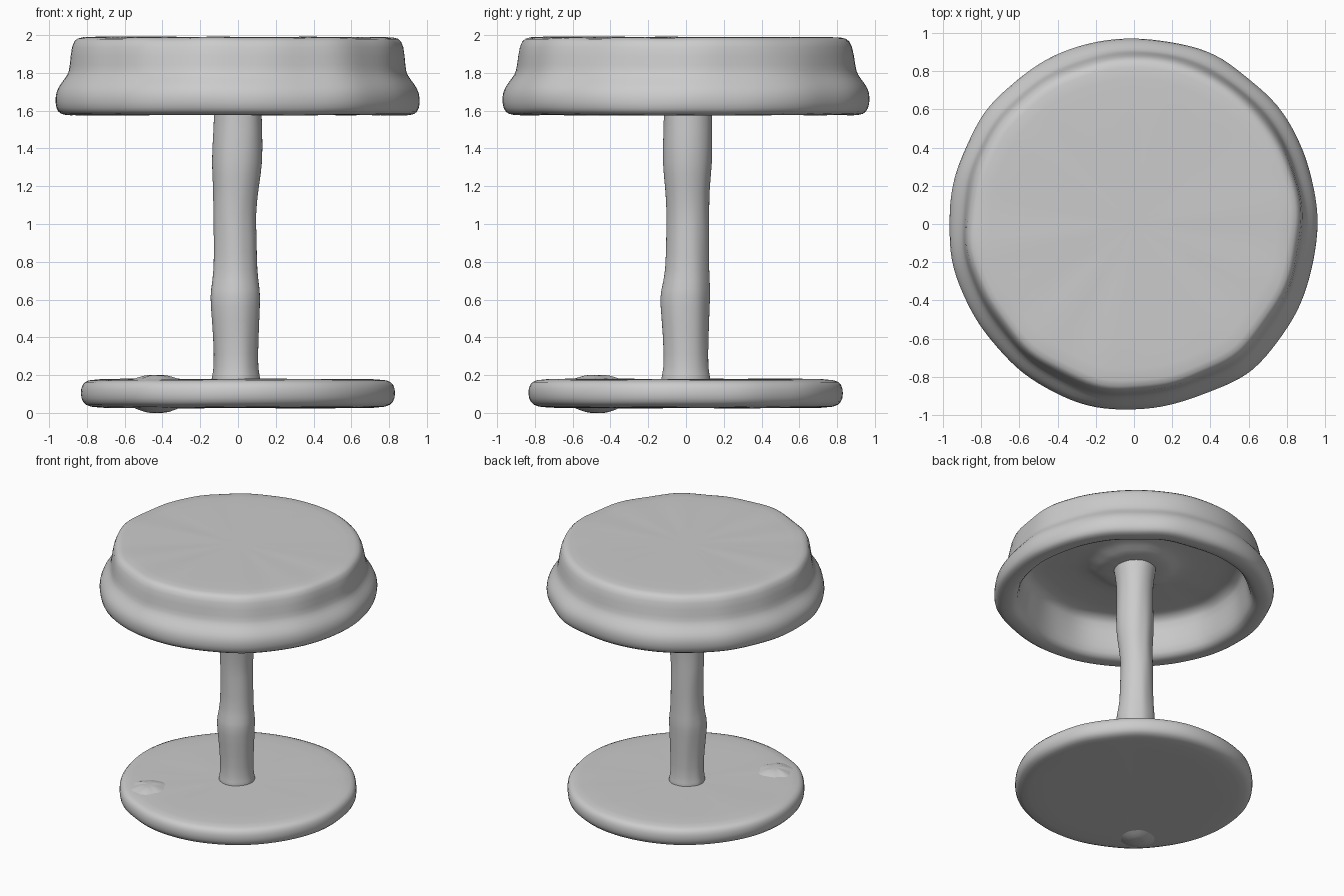
import bpy, bmesh, math
from mathutils import noise, Vector

if "Cube" in bpy.data.objects:
    bpy.data.objects.remove(bpy.data.objects["Cube"], do_unlink=True)

grey = bpy.data.materials.new("plain_grey")
grey.use_nodes = True
colour = (0.6, 0.6, 0.6, 1)
grey.diffuse_color = colour
grey.node_tree.nodes["Principled BSDF"].inputs["Base Color"].default_value = colour


def lathe(name, rings, wobble, segments=64):
    """Skin rings of (radius, height, x offset, y offset) with hand-shaped unevenness."""
    bm = bmesh.new()
    loops = []
    for r, z, cx, cy in rings:
        if r == 0:
            loops.append([bm.verts.new((cx, cy, z))] * segments)
            continue
        loop = []
        for i in range(segments):
            a = math.tau * i / segments
            d = Vector((math.cos(a), math.sin(a), 0))
            n = noise.noise(d * 3 + Vector((0, 0, z * 2)))
            loop.append(bm.verts.new(d * (r + wobble * n) + Vector((cx, cy, z + wobble * n * 0.2))))
        loops.append(loop)
    for low, high in zip(loops, loops[1:]):
        for i in range(segments):
            j = (i + 1) % segments
            corners = list(dict.fromkeys((low[i], low[j], high[j], high[i])))
            bm.faces.new(corners)
    bmesh.ops.recalc_face_normals(bm, faces=bm.faces)
    for f in bm.faces:
        f.smooth = True
    mesh = bpy.data.meshes.new(name)
    bm.to_mesh(mesh)
    bm.free()
    mesh.materials.append(grey)
    obj = bpy.data.objects.new(name, mesh)
    bpy.context.collection.objects.link(obj)
    sub = obj.modifiers.new("rounding", "SUBSURF")
    sub.levels = sub.render_levels = 1
    return obj


def centred(profile):
    return [(r, z, 0, 0) for r, z in profile]


# Hollow seat: flat top, sloping side, bulging lip, recessed underside with a boss
lathe("seat", centred([
    (0, 1.99), (0.5, 1.99), (0.8, 1.99), (0.85, 1.985), (0.88, 1.95),
    (0.895, 1.83), (0.905, 1.79), (0.945, 1.745), (0.972, 1.7), (0.975, 1.64),
    (0.96, 1.59), (0.92, 1.575), (0.85, 1.575), (0.81, 1.6), (0.79, 1.7),
    (0.77, 1.83), (0.73, 1.87), (0.5, 1.87), (0.32, 1.865), (0.27, 1.83),
    (0.2, 1.815), (0, 1.815)]), 0.022)

# Uneven stem
lathe("stem", [
    (0.12, 0.14, -0.01, 0), (0.135, 0.18, -0.01, 0), (0.115, 0.22, -0.01, 0),
    (0.12, 0.4, -0.01, 0), (0.133, 0.58, -0.015, -0.005), (0.133, 0.65, -0.015, 0),
    (0.115, 0.74, -0.015, 0.01), (0.115, 0.95, -0.015, 0.01), (0.113, 1.04, -0.02, 0.01),
    (0.118, 1.2, -0.01, 0.005), (0.135, 1.32, -0.005, 0.005), (0.13, 1.5, 0, 0.01),
    (0.125, 1.7, 0, 0.01), (0.15, 1.82, 0, 0.01), (0.15, 1.86, 0, 0.01)], 0.008, 24)

# Round foot plate
lathe("foot_plate", centred([
    (0, 0.025), (0.5, 0.025), (0.76, 0.025), (0.81, 0.04), (0.833, 0.075),
    (0.833, 0.13), (0.815, 0.165), (0.77, 0.18), (0.5, 0.18), (0, 0.18)]), 0.012)

# Shallow lumps on both sides of the foot plate
for name, z, tip in (("upper_lump", 0.175, 0.2), ("lower_lump", 0.03, 0)):
    lathe(name, [(0, tip, -0.43, -0.47), (0.06, tip, -0.43, -0.47),
                 (0.13, z, -0.43, -0.47)], 0.02, 20)
